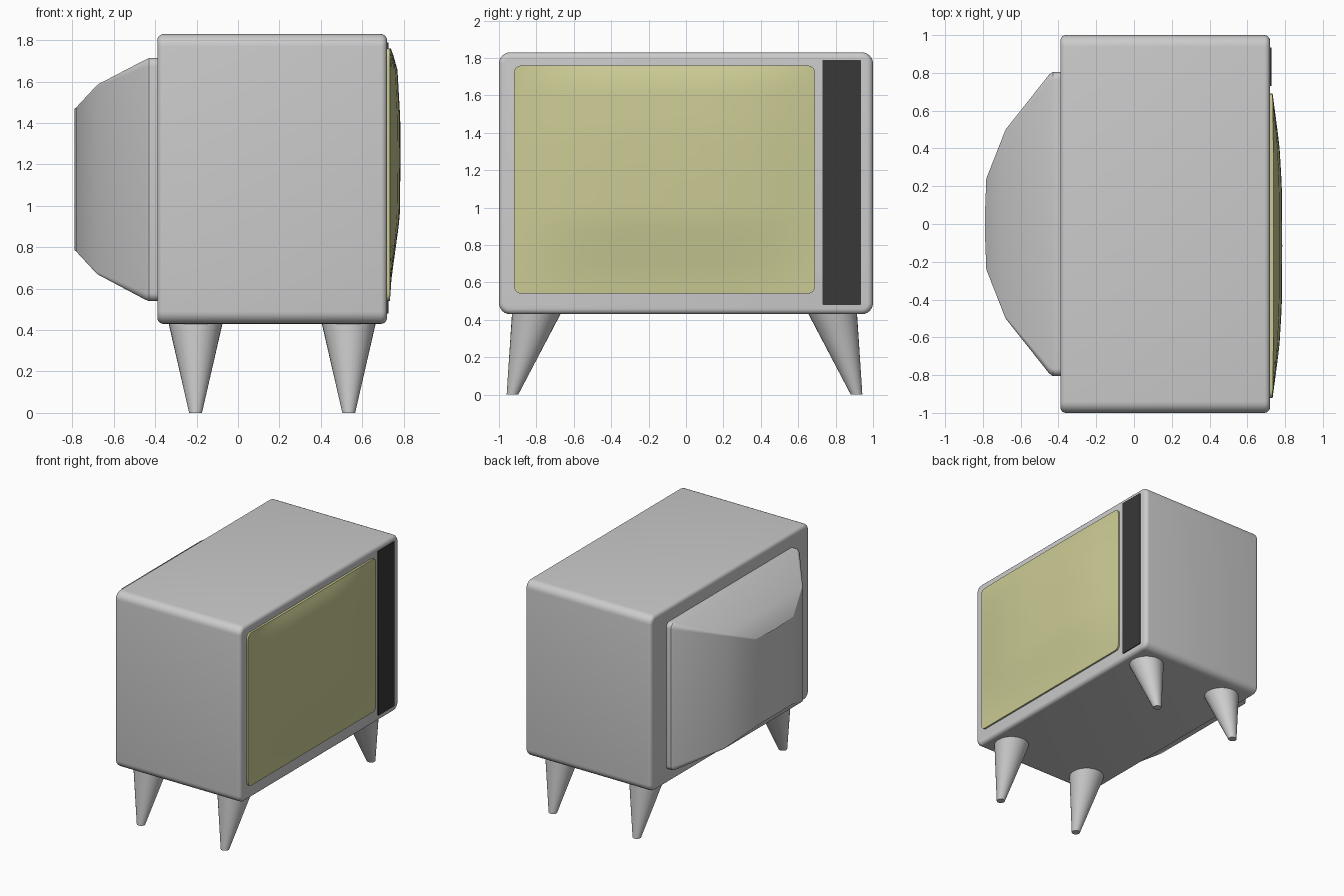
import bpy, bmesh
from math import sin, cos, pi, radians, hypot

if "Cube" in bpy.data.objects:
    bpy.data.objects.remove(bpy.data.objects["Cube"])


def finish(name, bm, color=None, angle=35):
    bmesh.ops.recalc_face_normals(bm, faces=bm.faces)
    me = bpy.data.meshes.new(name)
    bm.to_mesh(me)
    bm.free()
    ob = bpy.data.objects.new(name, me)
    bpy.context.collection.objects.link(ob)
    if color:
        mat = bpy.data.materials.new(name + "_colour")
        mat.diffuse_color = (*color, 1)
        mat.use_nodes = True
        mat.node_tree.nodes["Principled BSDF"].inputs["Base Color"].default_value = mat.diffuse_color
        me.materials.append(mat)
    bpy.ops.object.select_all(action='DESELECT')
    bpy.context.view_layer.objects.active = ob
    ob.select_set(True)
    bpy.ops.object.shade_smooth_by_angle(angle=radians(angle))
    return ob


def rounded_rect(x, y0, y1, z0, z1, r, n=6):
    pts = []
    for k, (cy, cz) in enumerate([(y1 - r, z1 - r), (y0 + r, z1 - r), (y0 + r, z0 + r), (y1 - r, z0 + r)]):
        for i in range(n + 1):
            a = pi / 2 * (k + i / n)
            pts.append((x, cy + r * cos(a), cz + r * sin(a)))
    return pts


def loft(name, rings, color=None, angle=35):
    bm = bmesh.new()
    loops = [[bm.verts.new(p) for p in ring] for ring in rings]
    for a, b in zip(loops, loops[1:]):
        for i in range(len(a)):
            j = (i + 1) % len(a)
            bm.faces.new((a[i], a[j], b[j], b[i]))
    bm.faces.new(loops[0])
    bm.faces.new(loops[-1])
    return finish(name, bm, color, angle)


# Cabinet: rounded box with softly rounded front and back rims
B, steps = 0.03, [i / 5 * pi / 2 for i in range(6)]
sections = [(-0.39 + B * (1 - sin(a)), B * (1 - cos(a))) for a in reversed(steps)]
sections += [(0.72 - B * (1 - sin(a)), B * (1 - cos(a))) for a in steps]
loft("cabinet", [rounded_rect(x, -1 + i, 1 - i, 0.43 + i, 1.83 - i, 0.06 - i) for x, i in sections])

# Rear tube housing: tapering sections (x, half width, bottom, top, corner)
housing = [(-0.37, 0.805, 0.54, 1.715, 0.04), (-0.43, 0.805, 0.54, 1.715, 0.04),
           (-0.45, 0.79, 0.548, 1.705, 0.035), (-0.68, 0.50, 0.67, 1.585, 0.012),
           (-0.782, 0.24, 0.78, 1.475, 0.006), (-0.79, 0.03, 0.785, 1.47, 0.004)]
loft("tube_housing", [rounded_rect(x, -w, w, z0, z1, r) for x, w, z0, z1, r in housing], angle=25)

# Control panel strip
loft("control_panel", [rounded_rect(x, 0.73, 0.935, 0.48, 1.79, 0.004, 2) for x in (0.70, 0.727)],
     (0.04, 0.04, 0.04))


# Bulging screen with rounded corners
def interp(table, t):
    for (a, va), (b, vb) in zip(table, table[1:]):
        if t <= b:
            return va + (vb - va) * max(0, t - a) / (b - a)
    return table[-1][1]


Y0, Y1, Z0, Z1, R, N = -0.92, 0.69, 0.54, 1.76, 0.04, 18
across = [(-0.92, 0), (-0.65, 0.7), (-0.42, 0.97), (-0.1, 1), (0.19, 0.97), (0.42, 0.7), (0.69, 0)]
up = [(0.54, 0), (0.65, 0.15), (0.94, 0.93), (1.2, 1), (1.42, 0.98), (1.67, 0.7), (1.76, 0.1)]


def spread(a, b):
    inner = [a + R + (b - a - 2 * R) * i / N for i in range(N + 1)]
    return [a, a + R * 0.3, a + R * 0.6] + inner + [b - R * 0.6, b - R * 0.3, b]


def screen_point(y, z):
    cy = min(max(y, Y0 + R), Y1 - R)
    cz = min(max(z, Z0 + R), Z1 - R)
    d = hypot(y - cy, z - cz)
    if d > R:
        y, z = cy + (y - cy) * R / d, cz + (z - cz) * R / d
    return (0.734 + 0.051 * interp(across, y) * interp(up, z), y, z)


bm = bmesh.new()
grid = [[bm.verts.new(screen_point(y, z)) for z in spread(Z0, Z1)] for y in spread(Y0, Y1)]
for c0, c1 in zip(grid, grid[1:]):
    for i in range(len(c0) - 1):
        bm.faces.new((c0[i], c1[i], c1[i + 1], c0[i + 1]))
rim = [e for e in bm.edges if e.is_boundary]
side = bmesh.ops.extrude_edge_only(bm, edges=rim)["geom"]
for v in side:
    if isinstance(v, bmesh.types.BMVert):
        v.co.x = 0.70
finish("screen", bm, (0.6, 0.6, 0.3))


# Splayed tapered legs
def circle(cx, cy, z, r, n=32):
    return [(cx + r * cos(2 * pi * i / n), cy + r * sin(2 * pi * i / n), z) for i in range(n)]


for label, x in (("left", -0.205), ("right", 0.535)):
    for end, s in (("front", -1), ("back", 1)):
        loft(f"{end}_{label}_leg", [circle(x, s * 0.92 - 0.008, 0, 0.031),
                                    circle(x, s * 0.79 - 0.008, 0.44, 0.132)])
